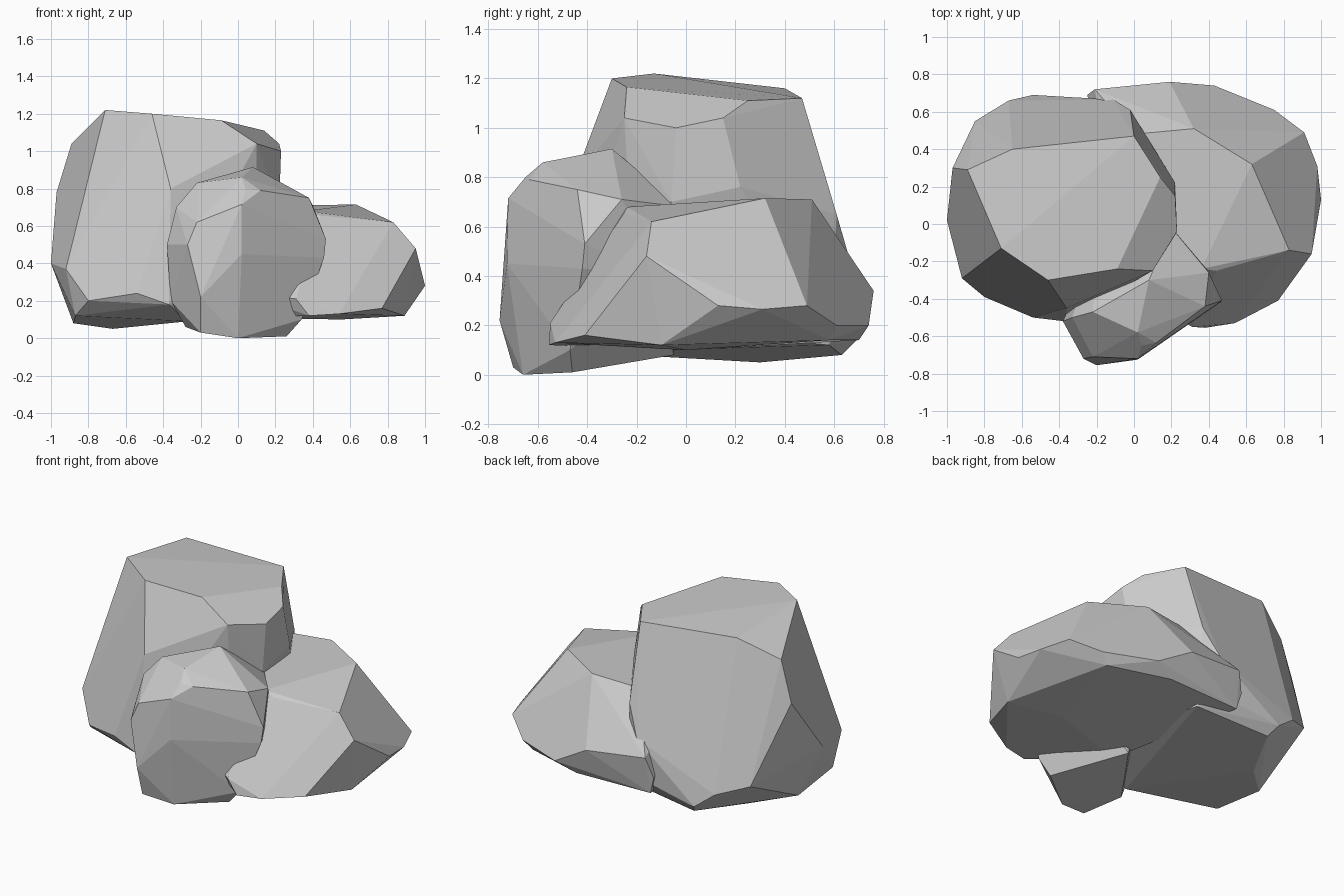
import bpy, bmesh, math


def rock(name, corners):
    """Faceted boulder: convex hull of its chipped corners, near-flat facets merged."""
    bm = bmesh.new()
    for c in corners:
        bm.verts.new(c)
    res = bmesh.ops.convex_hull(bm, input=bm.verts)
    junk = [g for g in res["geom_interior"] + res["geom_unused"]
            if isinstance(g, bmesh.types.BMVert)]
    bmesh.ops.delete(bm, geom=list(set(junk)), context='VERTS')
    bmesh.ops.dissolve_limit(bm, angle_limit=math.radians(4),
                             verts=bm.verts, edges=bm.edges)
    bmesh.ops.recalc_face_normals(bm, faces=bm.faces)
    me = bpy.data.meshes.new(name)
    bm.to_mesh(me)
    bm.free()
    ob = bpy.data.objects.new(name, me)
    bpy.context.collection.objects.link(ob)
    return ob


# tall boulder on the left
rock("tall_rock", [
    # top slab
    (-.71, -.13, 1.22), (-.46, -.30, 1.2), (-.09, -.24, 1.165), (.14, .25, 1.11),
    (0, .47, 1.12), (-.65, .40, 1.16), (-.89, .29, 1.04),
    # shoulder and right side
    (.1, -.25, 1.04), (.23, -.04, 1.0), (.22, .15, 1.04), (.22, -.06, .7), (.22, .22, .76),
    (-.36, -.45, .8), (.1, -.2, .2),
    # front and left skirt
    (-.92, -.29, .37), (-.8, -.39, .2), (-.54, -.50, .24), (-.37, -.52, .18),
    (-1, .02, .4), (-.97, .3, .78), (-.87, -.27, .12),
    # back
    (-.85, .55, .3), (-.67, .66, .24), (-.54, .69, .14), (-.11, .665, .46),
    (-.02, .61, .65), (-.15, .66, .2),
    # underside
    (-.88, .1, .08), (-.67, .3, .05), (-.5, .63, .08), (-.27, -.4, .09), (0, .58, .12),
])

# low boulder on the right
rock("low_rock", [
    # top slab
    (.63, .32, .715), (.32, .51, .71), (.83, -.14, .62), (.44, -.25, .655),
    (.36, -.24, .68), (0, .48, .69), (-.1, .1, .66),
    # right side
    (.95, -.16, .48), (1, .13, .28), (.98, .31, .265), (.91, .49, .28),
    # front skirt
    (.77, -.41, .16), (.54, -.53, .13), (.38, -.555, .12), (.31, -.55, .21), (0, -.35, .25),
    # back
    (.75, .61, .2), (.43, .74, .2), (.19, .76, .34), (-.21, .72, .38), (-.25, .69, .25),
    # underside
    (.89, -.1, .12), (.55, 0, .1), (.7, .58, .14), (.3, .7, .14), (0, -.2, .11),
    (-.22, .68, .14),
])

# small boulder in front
rock("front_rock", [
    # crown
    (.08, -.3, .915), (.02, -.58, .86), (.04, -.65, .8), (.12, -.635, .79),
    (.38, -.44, .75), (.4, -.26, .71), (-.22, -.47, .83), (.2, -.02, .68),
    # sides
    (.47, -.41, .53), (.46, -.42, .43), (-.33, -.5, .7), (-.38, -.52, .5), (-.36, -.5, .2),
    (.3, -.1, .4), (-.2, -.1, .6),
    # front face
    (-.27, -.72, .5), (-.22, -.71, .62), (.02, -.72, .715), (-.2, -.755, .22),
    (.02, -.725, .45),
    # base
    (-.2, -.7, .03), (0, -.66, 0), (.26, -.46, .01), (.34, -.47, .1),
    (-.28, -.45, .06), (0, -.05, .08),
])
